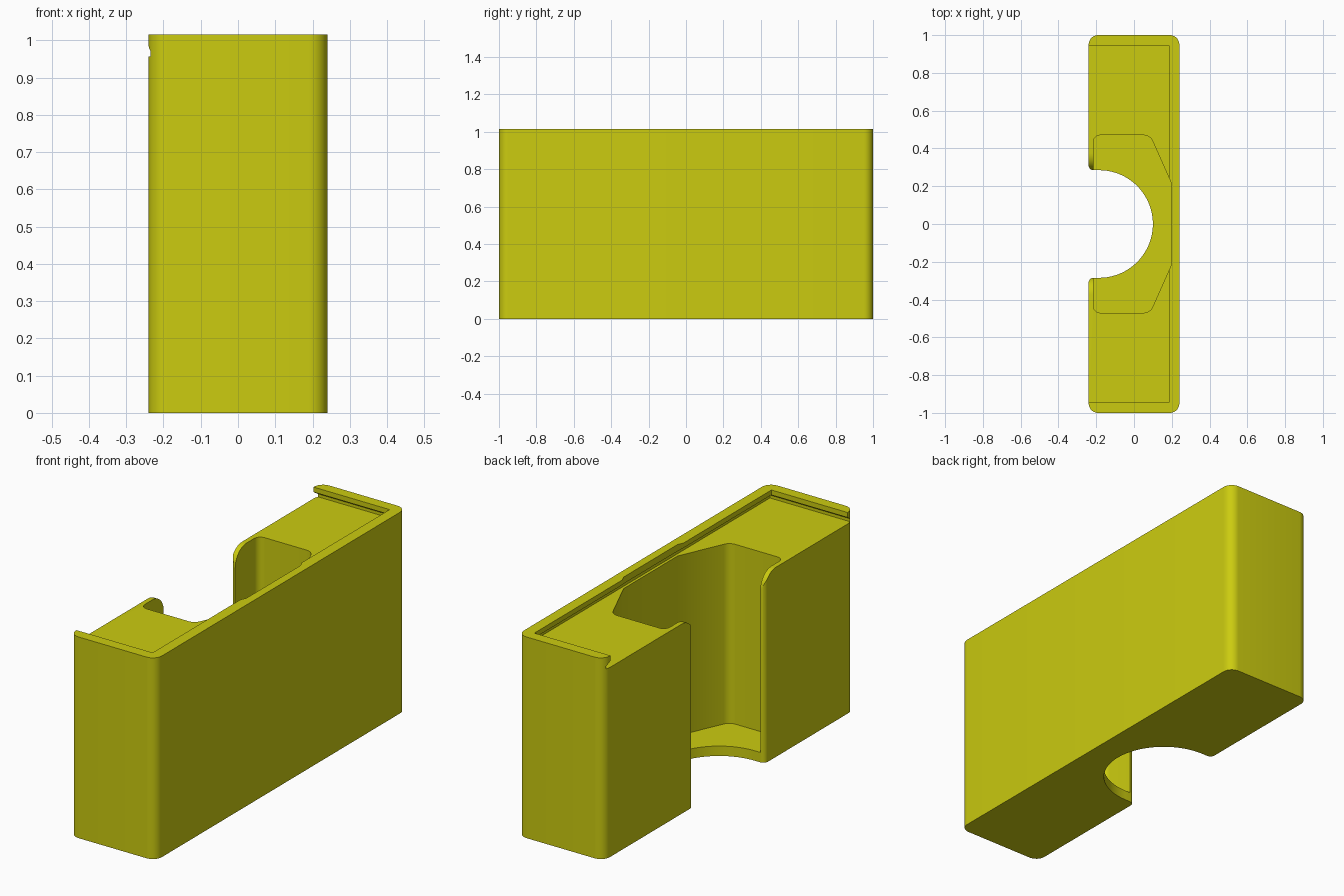
import bpy, bmesh, math
from mathutils import Vector, Matrix

if "Cube" in bpy.data.objects:
    bpy.data.objects.remove(bpy.data.objects["Cube"])

olive = bpy.data.materials.new("yellow_plastic")
olive.diffuse_color = (0.6, 0.6, 0.005, 1)
olive.use_nodes = True
olive.node_tree.nodes["Principled BSDF"].inputs["Base Color"].default_value = olive.diffuse_color


def rounded(corners, steps=8):
    """Outline from (x, y, radius) corners, each filleted."""
    out = []
    for i, (x, y, r) in enumerate(corners):
        p = Vector((x, y))
        if r == 0:
            out.append((x, y))
            continue
        a = (Vector(corners[i - 1][:2]) - p).normalized()
        b = (Vector(corners[(i + 1) % len(corners)][:2]) - p).normalized()
        half = math.acos(max(-1, min(1, a.dot(b)))) / 2
        sweep = math.pi - 2 * half
        centre = p + (a + b).normalized() * (r / math.sin(half))
        start = p + a * (r / math.tan(half)) - centre
        end = p + b * (r / math.tan(half)) - centre
        for k in range(steps + 1):
            t = sweep * k / steps
            q = centre + (start * math.sin(sweep - t) + end * math.sin(t)) / math.sin(sweep)
            out.append((q.x, q.y))
    return out


def loft(name, layers, matrix=None):
    """Closed solid through outlines given as (height, points)."""
    bm = bmesh.new()
    rings = [[bm.verts.new((x, y, z)) for x, y in pts] for z, pts in layers]
    n = len(rings[0])
    for lo, hi in zip(rings, rings[1:]):
        for i in range(n):
            j = (i + 1) % n
            bm.faces.new((lo[i], lo[j], hi[j], hi[i]))
    bm.faces.new(rings[0][::-1])
    bm.faces.new(rings[-1])
    if matrix:
        bm.transform(matrix)
    bm.normal_update()
    if bm.calc_volume(signed=True) < 0:
        bmesh.ops.reverse_faces(bm, faces=bm.faces[:])
    mesh = bpy.data.meshes.new(name)
    bm.to_mesh(mesh)
    bm.free()
    mesh.materials.append(olive)
    obj = bpy.data.objects.new(name, mesh)
    bpy.context.collection.objects.link(obj)
    return obj


def volume(mesh):
    bm = bmesh.new()
    bm.from_mesh(mesh)
    v = abs(bm.calc_volume())
    bm.free()
    return v


def cut(target, cutter):
    """Subtract the cutter, keeping the first solver result that is sound."""
    cutter.hide_render = True
    before = volume(target.data)
    for solver in ('EXACT', 'MANIFOLD', 'FLOAT'):
        mod = target.modifiers.new("cut", 'BOOLEAN')
        mod.operation, mod.solver, mod.object = 'DIFFERENCE', solver, cutter
        bpy.context.view_layer.update()
        graph = bpy.context.evaluated_depsgraph_get()
        result = bpy.data.meshes.new_from_object(target.evaluated_get(graph))
        target.modifiers.clear()
        if 0.3 * before < volume(result) < before * 0.99999:
            target.data = result
            break
    bpy.data.objects.remove(cutter)


# Body: rounded block with a round thumb opening through one long side
W, H, R, CX = 0.24, 1.015, 0.285, -0.185
arc = [(CX + R * math.sin(t), R * math.cos(t), 0)
       for t in (math.pi * k / 40 for k in range(41))]
outline = rounded([(-W, -1, 0.05), (W, -1, 0.05), (W, 1, 0.05), (-W, 1, 0.05),
                   (-W, R, 0.025)] + arc + [(-W, -R, 0.025)])
body = loft("dispenser_body", [(0, outline), (H, outline)])

# Inner pocket with angled back corners
side = [(0.198, 0.215, 0), (0.085, 0.47, 0.05), (-0.215, 0.47, 0.035)]
pocket = rounded(side + [(x, -y, r) for x, y, r in reversed(side)])
cut(body, loft("pocket_cutter", [(0.05, pocket), (1.2, pocket)]))

# Sliding lid groove, undercut below the lip and open on one side
FLOOR = 0.957


def slot(x, y):
    return [(-0.4, -y), (x, -y), (x, y), (-0.4, y)]


cut(body, loft("lid_groove_cutter", [
    (FLOOR, slot(0.212, 0.972)), (0.972, slot(0.212, 0.972)),
    (0.99, slot(0.185, 0.945)), (1.1, slot(0.185, 0.945))]))

# Rounded upper corners of the two thin flaps beside the opening
F = 0.09
curve = [(R + F - F * math.cos(t), FLOOR - F + F * math.sin(t))
         for t in (math.pi / 2 * k / 10 for k in range(11))]
profile = curve + [(R + F, 0.98), (-R - F, 0.98)] + [(-y, z) for y, z in reversed(curve)]
to_yz = Matrix(((0, 0, 1, 0), (1, 0, 0, 0), (0, 1, 0, 0), (0, 0, 0, 1)))
cut(body, loft("flap_corner_cutter", [(-0.3, profile), (-0.205, profile)], to_yz))

# Smooth the fillets, keep hard edges
bpy.ops.object.select_all(action='DESELECT')
body.select_set(True)
bpy.context.view_layer.objects.active = body
bpy.ops.object.shade_smooth_by_angle(angle=math.radians(25))
